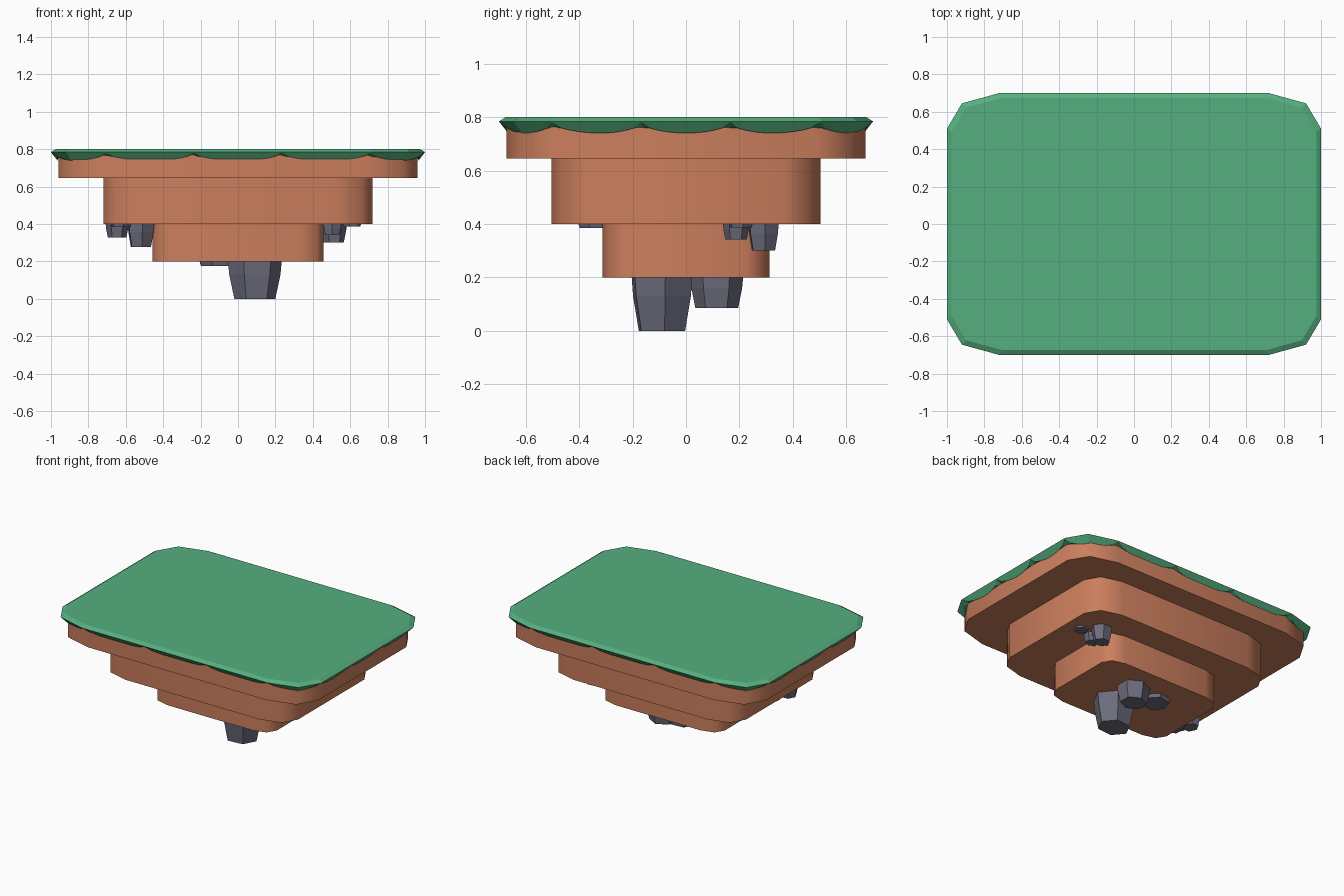
import bpy, bmesh, math
from mathutils import Vector, Matrix

if "Cube" in bpy.data.objects:
    bpy.data.objects.remove(bpy.data.objects["Cube"])


def material(name, rgb):
    m = bpy.data.materials.new(name)
    m.diffuse_color = (*rgb, 1)
    m.use_nodes = True
    m.node_tree.nodes["Principled BSDF"].inputs["Base Color"].default_value = m.diffuse_color
    return m


GREEN = material("grass green", (0.091, 0.43, 0.21))
SOIL = material("clay orange", (0.60, 0.21, 0.11))
ROCK = material("slate grey", (0.15, 0.15, 0.205))

# Shared rounded-rectangle outline, one quarter mirrored round, counterclockwise
Q = [(1.0, 0.51), (0.92, 0.645), (0.72, 0.70)]
OUTLINE = (Q + [(-x, y) for x, y in reversed(Q)]
           + [(-x, -y) for x, y in Q] + [(x, -y) for x, y in reversed(Q)])


def loft(bm, rings):
    """Closed solid through equal-length rings, capped at both ends."""
    vs = [[bm.verts.new(p) for p in r] for r in rings]
    n = len(vs[0])
    for a, b in zip(vs, vs[1:]):
        for i in range(n):
            j = (i + 1) % n
            bm.faces.new((a[i], a[j], b[j], b[i]))
    bm.faces.new(vs[0][::-1])
    bm.faces.new(vs[-1])


def finish(bm, name, mat, smooth=None):
    bmesh.ops.recalc_face_normals(bm, faces=bm.faces)
    me = bpy.data.meshes.new(name)
    bm.to_mesh(me)
    bm.free()
    me.materials.append(mat)
    ob = bpy.data.objects.new(name, me)
    bpy.context.collection.objects.link(ob)
    if smooth:
        bpy.ops.object.select_all(action='DESELECT')
        ob.select_set(True)
        bpy.context.view_layer.objects.active = ob
        bpy.ops.object.shade_smooth_by_angle(angle=math.radians(smooth))
    return ob


# Stepped soil: three tiers in one solid
bm = bmesh.new()
rings = []
for sx, sy, z0, z1 in [(0.458, 0.446, 0.20, 0.40), (0.72, 0.72, 0.40, 0.645),
                       (0.96, 0.96, 0.645, 0.77)]:
    for z in (z0, z1):
        rings.append([(x * sx, y * sy, z) for x, y in OUTLINE])
loft(bm, rings)
finish(bm, "soil_tiers", SOIL, 50)

# Grass slab with a scalloped skirt: (x, y, scallop phase) around the outline
rim = []
for i, (x0, y0) in enumerate(OUTLINE):
    x1, y1 = OUTLINE[(i + 1) % 12]
    straight = i % 3 == 2
    steps = 36 if straight else 5
    for k in range(steps):
        t = k / steps
        phase = (3 * t) % 1 if straight else (t + i % 3) / 2
        rim.append((x0 + (x1 - x0) * t, y0 + (y1 - y0) * t, phase))


def inset(x, y, d):
    return x * (1 - d), y * (1 - d / 0.7)


top, edge, skirt, under = [], [], [], []
for x, y, p in rim:
    s = math.sqrt(max(0, math.sin(math.pi * p)))
    top.append((*inset(x, y, 0.025), 0.80))
    edge.append((x, y, 0.784))
    skirt.append((*inset(x, y, 0.004 + 0.03 * s), 0.78 - 0.04 * s))
    under.append((*inset(x, y, 0.043), 0.76))
bm = bmesh.new()
loft(bm, [under, skirt, edge, top])
finish(bm, "grass_top", GREEN)

# Rocks: tapered hexagons hanging down; (centre, radii, depth, taper, turn)
ROCKS = [((0.09, -0.09), (0.145, 0.125), 0.20, 0.76, 0.10),
         ((0.10, 0.115), (0.11, 0.10), 0.115, 0.80, 0.50),
         ((-0.11, 0.08), (0.10, 0.095), 0.025, 0.90, 0.20)]


def rock_cluster(name, loc, scale, turn):
    bm = bmesh.new()
    for (cx, cy), (rx, ry), depth, taper, rot in ROCKS:
        rings = []
        for z, k in ((0.01, 1), (-depth * 0.35, 0.95), (-depth, taper)):
            rings.append([(cx + rx * k * math.cos(rot + math.tau * i / 6),
                           cy + ry * k * math.sin(rot + math.tau * i / 6), z)
                          for i in range(6)])
        loft(bm, rings)
    bm.transform(Matrix.Translation(Vector(loc))
                 @ Matrix.Rotation(turn, 4, 'Z') @ Matrix.Scale(scale, 4))
    finish(bm, name, ROCK)


rock_cluster("bottom_rocks", (0, 0, 0.20), 1.0, 0)
rock_cluster("right_rocks", (0.555, 0.245, 0.40), 0.5, math.pi)
rock_cluster("left_rocks", (-0.575, -0.275, 0.40), 0.62, math.pi / 2)
